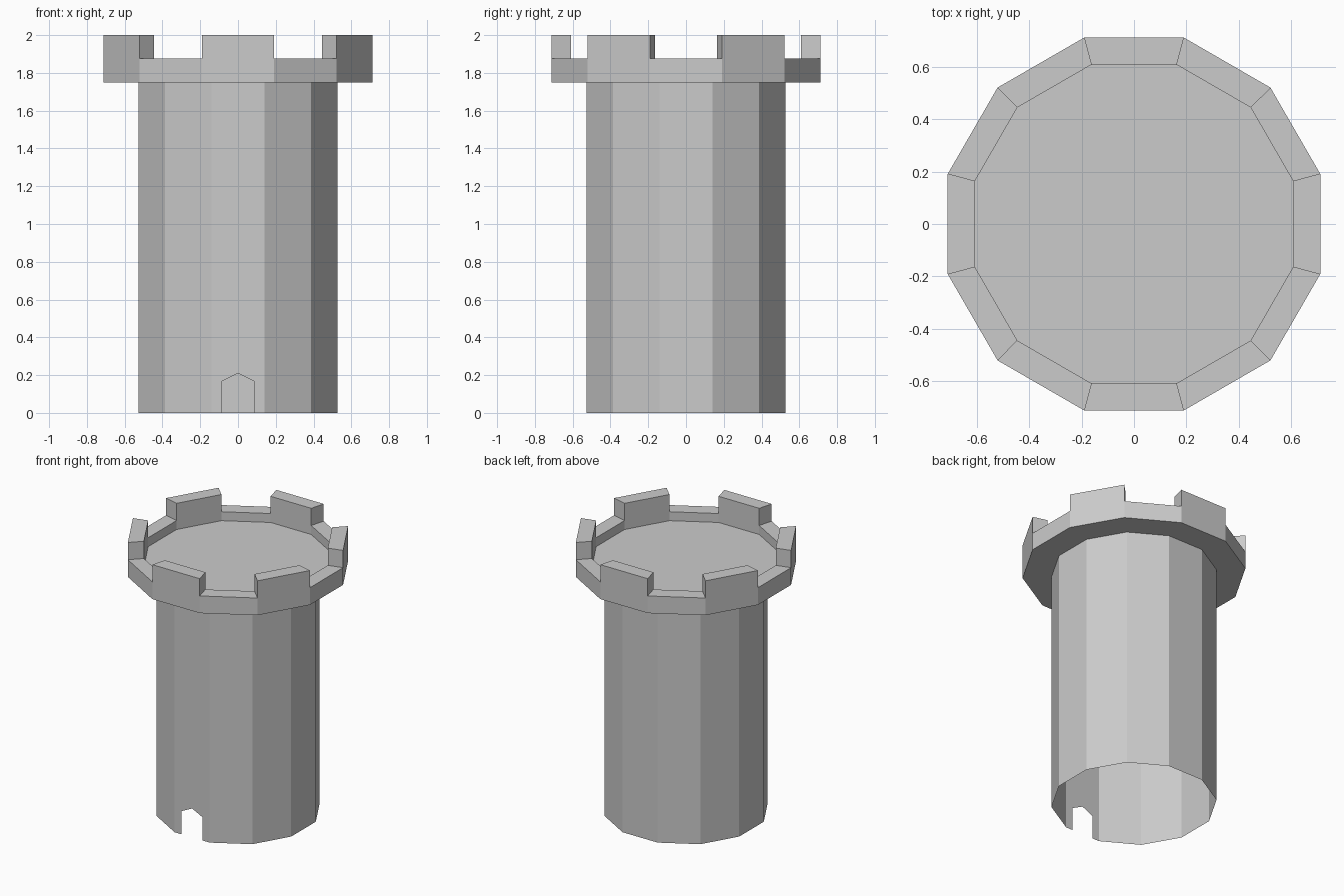
import bpy, bmesh
from math import cos, sin, radians

if "Cube" in bpy.data.objects:
    bpy.data.objects.remove(bpy.data.objects["Cube"])

SIDES = 12
FRONT = 8  # segment facing -y


def ring(bm, radius, z):
    return [bm.verts.new((radius * cos(radians(15 + 30 * i)),
                          radius * sin(radians(15 + 30 * i)), z)) for i in range(SIDES)]


def bridge(bm, a, b, skip=()):
    faces = []
    for i in range(SIDES):
        if i not in skip:
            j = (i + 1) % SIDES
            faces.append(bm.faces.new((a[i], a[j], b[j], b[i])))
    return faces


def finish(bm, name):
    mesh = bpy.data.meshes.new(name)
    bm.normal_update()
    bm.to_mesh(mesh)
    bm.free()
    obj = bpy.data.objects.new(name, mesh)
    bpy.context.collection.objects.link(obj)
    return obj


# Tower shaft: open-bottomed shell with a pointed doorway in the front face
bm = bmesh.new()
R = 0.545
low, high = ring(bm, R, 0), ring(bm, R, 1.75)
bridge(bm, low, high, skip=(FRONT,))
y = -R * cos(radians(15))
door = [bm.verts.new((x, y, z)) for x, z in
        ((-0.085, 0), (-0.085, 0.168), (0, 0.21), (0.085, 0.168), (0.085, 0))]
bm.faces.new([low[FRONT]] + door + [low[FRONT + 1], high[FRONT + 1], high[FRONT]])
finish(bm, "tower_shaft")

# Crown: overhanging parapet with recessed floor
bm = bmesh.new()
profile = ((R, 1.75), (0.736, 1.75), (0.736, 1.875), (0.629, 1.875), (0.629, 1.81))
rings = [ring(bm, r, z) for r, z in profile]
bands = [bridge(bm, a, b) for a, b in zip(rings, rings[1:])]
bm.faces.new(rings[-1])

# Battlements: raise every other segment of the parapet top
bm.normal_update()
raised = bmesh.ops.extrude_face_region
for face in bands[2][::2]:
    geom = raised(bm, geom=[face])["geom"]
    bmesh.ops.translate(bm, vec=(0, 0, 0.125),
                        verts=[g for g in geom if isinstance(g, bmesh.types.BMVert)])
    if face.is_valid:
        bm.faces.remove(face)
finish(bm, "battlement_crown")
